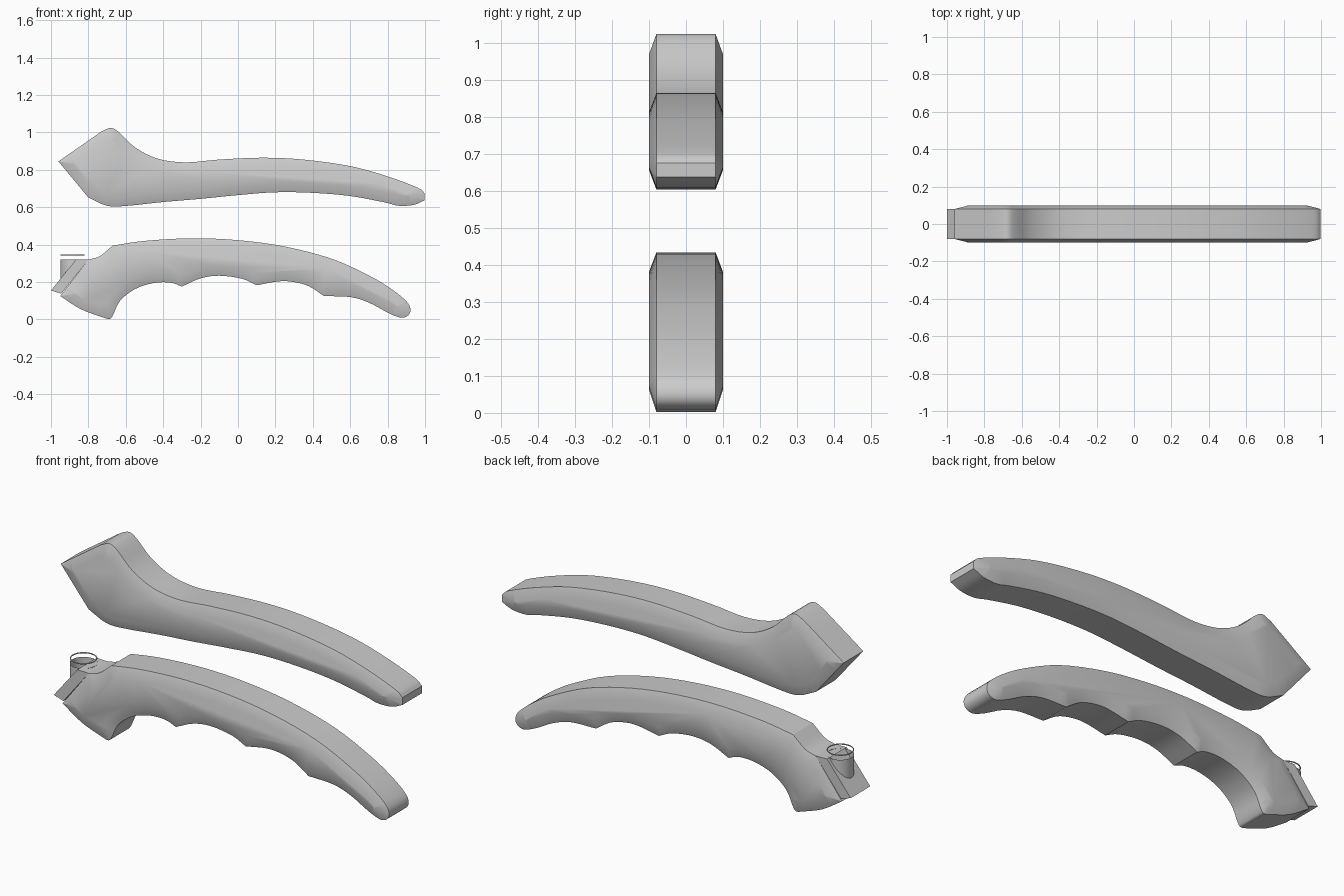
import bpy, bmesh, math
from mathutils import Vector as V

if "Cube" in bpy.data.objects:
    bpy.data.objects.remove(bpy.data.objects["Cube"])

INSET = 0.053


def spline(pts, n=4):
    """Catmull-Rom samples through pts, without the last point."""
    p = [V(q) for q in pts]
    if len(p) == 2:
        return [p[0].lerp(p[1], i / n) for i in range(n)]
    p = [2 * p[0] - p[1]] + p + [2 * p[-1] - p[-2]]
    out = []
    for a, b, c, d in zip(p, p[1:], p[2:], p[3:]):
        for i in range(n):
            t = i / n
            out.append(0.5 * (2 * b + (c - a) * t + (2 * a - 5 * b + 4 * c - d) * t * t
                              + (3 * b - a - 3 * c + d) * t ** 3))
    return out


def nearest(q, loop):
    best, bd = None, 1e9
    for i in range(len(loop)):
        a = loop[i - 1]
        e = loop[i] - a
        t = max(0, min(1, (q - a).dot(e) / max(e.length_squared, 1e-12)))
        c = a + e * t
        d = (q - c).length_squared
        if d < bd:
            best, bd = c, d
    return best, math.sqrt(bd)


def inset(loop):
    """Push every point inwards (clockwise loop) until it is INSET from the outline."""
    out = []
    for i, p in enumerate(loop):
        t = (loop[(i + 1) % len(loop)] - loop[i - 1]).normalized()
        q = p + V((t.y, -t.x)) * 0.003
        for _ in range(60):
            c, d = nearest(q, loop)
            if d >= INSET:
                break
            q = q + (q - c).normalized() * min(0.003, INSET - d + 1e-5)
        out.append(q)
    return out


def finish(bm, name, angle=28):
    bmesh.ops.recalc_face_normals(bm, faces=bm.faces)
    me = bpy.data.meshes.new(name)
    bm.to_mesh(me)
    bm.free()
    ob = bpy.data.objects.new(name, me)
    bpy.context.collection.objects.link(ob)
    bpy.ops.object.select_all(action='DESELECT')
    ob.select_set(True)
    bpy.context.view_layer.objects.active = ob
    bpy.ops.object.shade_smooth_by_angle(angle=math.radians(angle))
    return ob


def grip(name, segments):
    """Chamfered slab: full outline to y 0.08, inset outline at y 0.10."""
    loop = [q for s in segments for q in spline(s)]
    inner = inset(loop)
    bm = bmesh.new()
    rings = [[bm.verts.new((q.x, y, q.y)) for q in lp]
             for lp, y in ((inner, -0.1), (loop, -0.08), (loop, 0.08), (inner, 0.1))]
    n = len(loop)
    for a, b in zip(rings, rings[1:]):
        for i in range(n):
            j = (i + 1) % n
            bm.faces.new((a[i], a[j], b[j], b[i]))
    caps = [bm.faces.new(rings[0]), bm.faces.new(rings[3])]
    bmesh.ops.remove_doubles(bm, verts=rings[0] + rings[3], dist=0.004)
    return finish(bm, name)


# upper grip: flared head, long curved handle
grip("upper_grip", [
    [(-0.96, 0.845), (-0.73, 1.005)],
    [(-0.73, 1.005), (-0.68, 1.024), (-0.635, 1.0), (-0.55, 0.92), (-0.43, 0.86), (-0.28, 0.84),
     (-0.1, 0.855), (0.13, 0.865), (0.35, 0.855), (0.6, 0.82), (0.8, 0.765), (0.96, 0.705),
     (0.998, 0.675)],
    [(0.998, 0.675), (0.998, 0.637)],
    [(0.998, 0.637), (0.94, 0.613), (0.86, 0.608), (0.78, 0.627), (0.6, 0.66), (0.4, 0.677), (0.2, 0.68),
     (0, 0.665), (-0.2, 0.645), (-0.4, 0.628), (-0.6, 0.607), (-0.7, 0.608), (-0.8, 0.652)],
    [(-0.8, 0.652), (-0.96, 0.845)],
])

# lower grip: finger scallops underneath
grip("lower_grip", [
    [(-0.95, 0.125), (-0.80, 0.32)],
    [(-0.80, 0.32), (-0.74, 0.338), (-0.67, 0.395)],
    [(-0.67, 0.395), (-0.5, 0.42), (-0.25, 0.434), (0, 0.424), (0.25, 0.39), (0.5, 0.325), (0.7, 0.235),
     (0.82, 0.163), (0.9, 0.098), (0.922, 0.055), (0.91, 0.022), (0.87, 0.01), (0.8, 0.037),
     (0.7, 0.09), (0.6, 0.12), (0.46, 0.125)],
    [(0.46, 0.125), (0.38, 0.177), (0.3, 0.2), (0.22, 0.204), (0.1, 0.183)],
    [(0.1, 0.183), (0.02, 0.218), (-0.1, 0.234), (-0.2, 0.22), (-0.3, 0.176)],
    [(-0.3, 0.176), (-0.36, 0.197), (-0.45, 0.195), (-0.55, 0.163), (-0.63, 0.1), (-0.67, 0.02),
     (-0.69, 0.003), (-0.72, 0.01)],
    [(-0.72, 0.01), (-0.84, 0.055), (-0.95, 0.125)],
])

# sloping mounting plate at the end of the lower grip
bm = bmesh.new()
prof = [(-1.0, 0.155), (-0.945, 0.138), (-0.80, 0.32), (-0.865, 0.322)]
a, b = [[bm.verts.new((x, y, z)) for x, z in prof] for y in (-0.08, 0.08)]
for i in range(4):
    j = (i + 1) % 4
    bm.faces.new((a[i], a[j], b[j], b[i]))
bm.faces.new(a)
bm.faces.new(b)
finish(bm, "mounting_plate")

# round boss cut off by the slope of the plate, with a thin rim above it
bm = bmesh.new()
top, low = [], []
for i in range(32):
    t = math.tau * i / 32
    x, y = -0.885 + 0.065 * math.cos(t), 0.065 * math.sin(t)
    top.append(bm.verts.new((x, y, 0.322)))
    low.append(bm.verts.new((x, y, min(0.318, 0.215 + (x + 0.95) * 1.2))))
for i in range(32):
    j = (i + 1) % 32
    bm.faces.new((top[i], top[j], low[j], low[i]))
finish(bm, "boss")

bpy.ops.mesh.primitive_torus_add(location=(-0.885, 0, 0.345), major_radius=0.062, minor_radius=0.003,
                                 major_segments=32, minor_segments=6)
bpy.context.object.name = "boss_rim"
